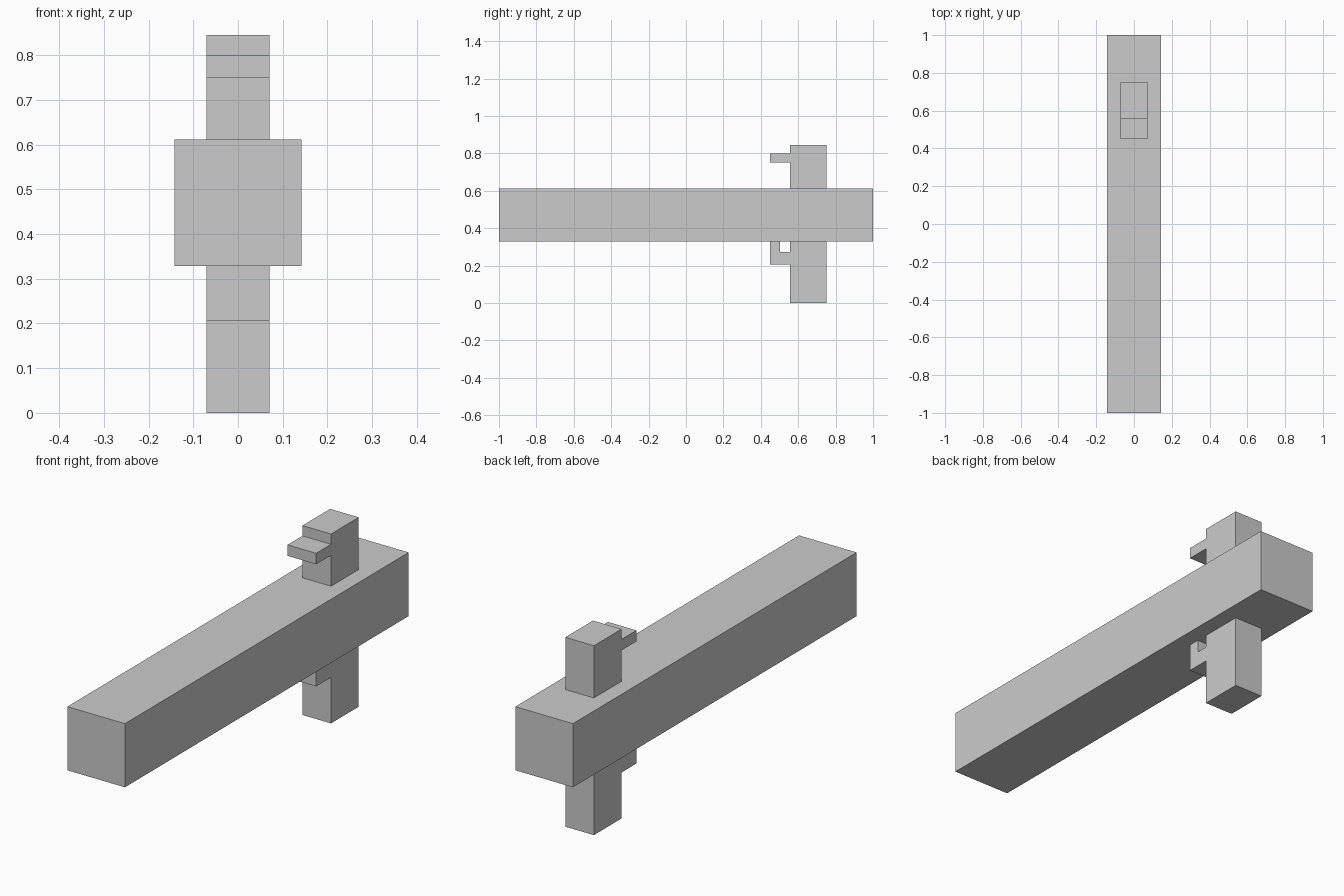
import bpy, bmesh

if "Cube" in bpy.data.objects:
    bpy.data.objects.remove(bpy.data.objects["Cube"])


def extrude_profile(name, profile, half_width):
    """Extrude a closed (y, z) outline symmetrically along x."""
    bm = bmesh.new()
    face = bm.faces.new([bm.verts.new((-half_width, y, z)) for y, z in profile])
    result = bmesh.ops.extrude_face_region(bm, geom=[face])
    moved = [v for v in result["geom"] if isinstance(v, bmesh.types.BMVert)]
    bmesh.ops.translate(bm, verts=moved, vec=(2 * half_width, 0, 0))
    bmesh.ops.recalc_face_normals(bm, faces=bm.faces)
    mesh = bpy.data.meshes.new(name)
    bm.to_mesh(mesh)
    bm.free()
    obj = bpy.data.objects.new(name, mesh)
    bpy.context.collection.objects.link(obj)
    return obj


def box_profile(y0, y1, z0, z1):
    return [(y0, z0), (y1, z0), (y1, z1), (y0, z1)]


BEAM_BOTTOM, BEAM_TOP = 0.328, 0.612
POST_FRONT, POST_BACK = 0.555, 0.75
NARROW = 0.0705

# Long square body
extrude_profile("beam", box_profile(-1, 1, BEAM_BOTTOM, BEAM_TOP), 0.142)

# Lower post with its L-shaped guard
extrude_profile("lower_post", [
    (POST_FRONT, 0), (POST_BACK, 0), (POST_BACK, BEAM_BOTTOM),
    (POST_FRONT, BEAM_BOTTOM), (POST_FRONT, 0.272), (0.502, 0.272),
    (0.502, BEAM_BOTTOM), (0.45, BEAM_BOTTOM), (0.45, 0.205),
    (POST_FRONT, 0.205)], NARROW)

# Upper post with a short forward ledge
extrude_profile("upper_post", [
    (POST_FRONT, BEAM_TOP), (POST_BACK, BEAM_TOP), (POST_BACK, 0.845),
    (POST_FRONT, 0.845), (POST_FRONT, 0.799), (0.45, 0.799),
    (0.45, 0.75), (POST_FRONT, 0.75)], NARROW)
